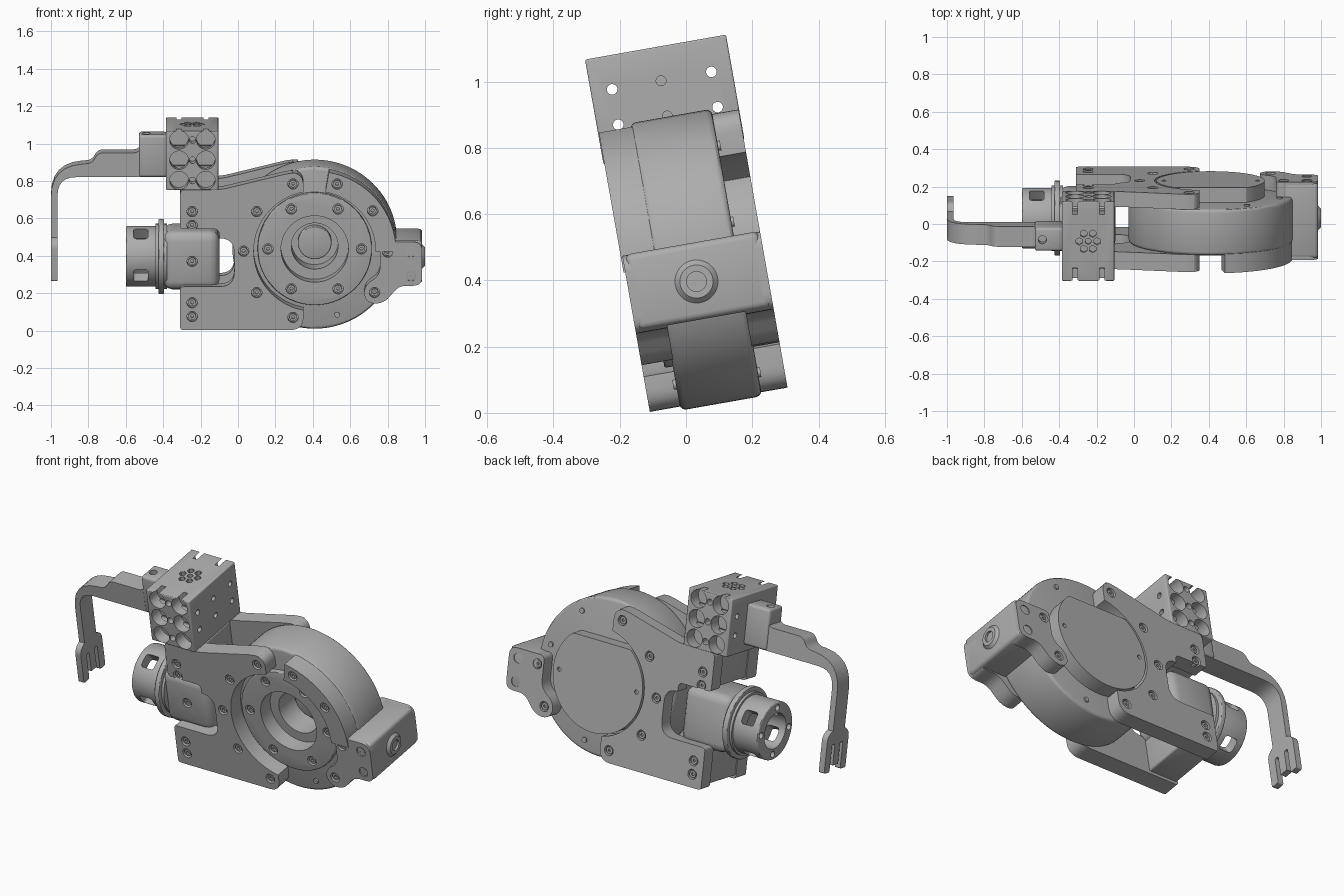
import bpy, bmesh
from math import radians, sin, cos, pi
from mathutils import Matrix, Vector

if "Cube" in bpy.data.objects:
    bpy.data.objects.remove(bpy.data.objects["Cube"])

gray = bpy.data.materials.new("machined_gray")
gray.use_nodes = True
COLOR = (0.42, 0.42, 0.42, 1)
gray.diffuse_color = COLOR
gray.node_tree.nodes["Principled BSDF"].inputs["Base Color"].default_value = COLOR

parts = []
CX, CW = 0.41, 0.45          # drum axis
MID, AXLE = 0.10, 0.385      # middle of the thickness, connector height
FRONT, BACK = -0.107, 0.315  # outer plate faces
SPIN = {"x": Matrix.Rotation(pi / 2, 4, "Y"), "y": Matrix.Rotation(-pi / 2, 4, "X"),
        "z": Matrix.Identity(4)}


def add(name, bm):
    bmesh.ops.recalc_face_normals(bm, faces=bm.faces)
    me = bpy.data.meshes.new(name)
    bm.to_mesh(me)
    bm.free()
    me.materials.append(gray)
    ob = bpy.data.objects.new(name, me)
    bpy.context.collection.objects.link(ob)
    parts.append(ob)
    return ob


def cyls(name, axis, starts, r, length, r2=None, seg=48, bevel=0):
    """Equal cylinders, each running from its start point along +axis."""
    bm = bmesh.new()
    for p in starts:
        m = Matrix.Translation(p) @ SPIN[axis] @ Matrix.Translation((0, 0, length / 2))
        bmesh.ops.create_cone(bm, cap_ends=True, segments=seg, radius1=r,
                              radius2=r if r2 is None else r2, depth=length, matrix=m)
    if bevel:
        rim = [e for e in bm.edges if any(len(f.verts) > 4 for f in e.link_faces)]
        bmesh.ops.bevel(bm, geom=rim, offset=bevel, segments=3, profile=0.5, affect="EDGES")
    return add(name, bm)


def box(name, lo, hi, bevel=0, turn=0):
    lo, hi = Vector(lo), Vector(hi)
    bm = bmesh.new()
    m = (Matrix.Translation((lo + hi) / 2) @ Matrix.Rotation(turn, 4, "X")
         @ Matrix.Diagonal((*(hi - lo), 1)))
    bmesh.ops.create_cube(bm, size=1, matrix=m)
    if bevel:
        bmesh.ops.bevel(bm, geom=bm.edges[:], offset=bevel, segments=3, profile=0.5, affect="EDGES")
    return add(name, bm)


def rounded(points, steps=6):
    """Round each corner (a, b, radius) of an outline."""
    out = []
    for i, (a, b, r) in enumerate(points):
        p = Vector((a, b))
        if not r:
            out.append(p)
            continue
        d0 = (Vector(points[i - 1][:2]) - p).normalized()
        d1 = (Vector(points[(i + 1) % len(points)][:2]) - p).normalized()
        for k in range(steps + 1):
            t = k / steps
            out.append(p + d0 * r * (1 - t) ** 2 + d1 * r * t ** 2)
    return out


def plate(name, outline, lo, hi, axis="y"):
    """Extrude an outline along y (outline in x,z) or along x (outline in y,z)."""
    bm = bmesh.new()
    vs = [bm.verts.new((a, lo, b) if axis == "y" else (lo, a, b)) for a, b in outline]
    face = bm.faces.new(vs)
    new = bmesh.ops.extrude_face_region(bm, geom=[face])["geom"]
    step = (0, hi - lo, 0) if axis == "y" else (hi - lo, 0, 0)
    bmesh.ops.translate(bm, verts=[v for v in new if isinstance(v, bmesh.types.BMVert)], vec=step)
    return add(name, bm)


def cut(ob, *cutters):
    """Subtract the cutters and remove them."""
    for c in cutters:
        mod = ob.modifiers.new("cut", "BOOLEAN")
        mod.operation, mod.solver, mod.object = "DIFFERENCE", "EXACT", c
    bpy.context.view_layer.update()
    me = bpy.data.meshes.new_from_object(ob.evaluated_get(bpy.context.evaluated_depsgraph_get()))
    ob.modifiers.clear()
    ob.data = me
    for c in cutters:
        parts.remove(c)
        bpy.data.objects.remove(c)


def ring(radius, n, v, start=0):
    return [(CX + radius * cos(start + 2 * pi * i / n), v, CW + radius * sin(start + 2 * pi * i / n))
            for i in range(n)]


def bolts(ob, name, spots, face, sign):
    """Counterbored screws on a face; sign is the outward y direction."""
    def at(v, depth):
        start = v if sign < 0 else v - depth
        return [(x, start, w) for x, w in spots]
    cut(ob, cyls("cutter", "y", at(face + sign * 0.01, 0.04), 0.028, 0.04, seg=20))
    heads = cyls(name, "y", at(face - sign * 0.006, 0.03), 0.02, 0.03, seg=16)
    cut(heads, cyls("cutter", "y", at(face + sign * 0.004, 0.02), 0.009, 0.02, seg=6))


# Round housing with stepped bore
drum = cyls("drum", "y", [(CX, -0.015, CW)], 0.44, 0.25, seg=96, bevel=0.018)
cover = cyls("front_ring", "y", [(CX, -0.04, CW)], 0.305, 0.03, seg=96, bevel=0.006)
for ob in (drum, cover):
    cut(ob, cyls("cutter", "y", [(CX, -0.06, CW)], 0.18, 0.11, seg=64))
cut(drum, cyls("cutter", "y", [(CX, 0.03, CW)], 0.125, 0.16))
cyls("bore_plug", "y", [(CX, 0.15, CW)], 0.09, 0.05, bevel=0.008)
bolts(cover, "ring_bolts", [(x, w) for x, _, w in ring(0.25, 6, 0)], -0.04, -1)
cyls("rim_screws", "y", [(0.53, -0.024, 0.09)], 0.015, 0.02, seg=16)
cyls("back_rim_screws", "y", ring(0.38, 8, 0.225, 0.25), 0.015, 0.018, seg=16)

# Output disc on the back, flat on top
disc_edge = [(x, min(w, 0.67)) for x, _, w in ring(0.289, 96, 0)]
disc = plate("back_disc", disc_edge, 0.225, BACK)
cut(disc, cyls("cutter", "y", ring(0.25, 2, 0.30), 0.012, 0.05, seg=16))

# Slotted side plates
side = rounded([(-0.31, 0.022, 0.02), (0.35, 0.022, 0.07), (0.35, 0.87, 0.06), (0.28, 0.875, 0.04),
                (-0.09, 0.784, 0.04), (-0.31, 0.784, 0.03), (-0.31, 0.57, 0.02), (-0.1, 0.57, 0.03),
                (-0.1, 0.52, 0), (-0.02, 0.52, 0.08), (-0.02, 0.257, 0.08), (-0.31, 0.257, 0.02)])
spots = [(-0.245, 0.665), (-0.245, 0.59), (0.1, 0.665), (0.03, 0.45), (0.1, 0.225),
         (-0.245, 0.17), (-0.245, 0.095), (0.294, 0.815), (0.294, 0.09)]
for name, lo, hi, hole, face, sign in (("front", FRONT, -0.012, 0.326, FRONT, -1),
                                       ("back", 0.232, BACK, 0.3, BACK, 1)):
    p = plate(name + "_side_plate", side, lo, hi)
    cut(p, cyls("cutter", "y", [(CX, lo - 0.1, CW)], hole, 0.3, seg=96))
    bolts(p, name + "_plate_bolts", spots, face, sign)
for name, lo, hi in (("lower", 0.04, 0.24), ("upper", 0.585, 0.77)):
    box(name + "_spacer", (-0.305, -0.02, lo), (-0.12, 0.24, hi), 0.01)

# Curved flange on the upper front of the drum
angles = [radians(80 - 5 * i) for i in range(17)]
arc = [(CX + r * cos(a), CW + r * sin(a)) for r, seq in ((0.435, angles), (0.326, angles[::-1])) for a in seq]
flange = plate("front_flange", arc, -0.112, -0.005)
bolts(flange, "flange_bolts", [(0.53, 0.815), (0.72, 0.67)], -0.112, -1)

# End bracket
box("bracket_body", (0.80, -0.1, 0.27), (0.985, 0.31, 0.502), 0.02)
ear = rounded([(0.76, 0.50, 0.03), (0.985, 0.50, 0.05), (0.985, 0.262, 0.05), (0.86, 0.262, 0.04),
               (0.78, 0.165, 0.05), (0.68, 0.165, 0.06), (0.67, 0.26, 0.05), (0.76, 0.32, 0.05)])
for name, lo, hi, sign in (("front", FRONT, -0.01, -1), ("back", 0.23, BACK, 1)):
    p = plate(name + "_bracket_ear", ear, lo, hi)
    bolts(p, name + "_bracket_bolts", [(0.8, 0.445), (0.925, 0.445), (0.925, 0.315), (0.73, 0.225)],
          lo if sign < 0 else hi, sign)
boss = cyls("bracket_boss", "x", [(0.975, MID, AXLE)], 0.075, 0.025, r2=0.05)
cut(boss, cyls("cutter", "x", [(0.988, MID, AXLE)], 0.03, 0.05))

# Connector with windowed cup
body = box("connector_body", (-0.4, -0.055, 0.225), (-0.1, 0.255, 0.545), 0.05)
bolts(body, "connector_bolts", [(-0.245, AXLE)], -0.055, -1)
cyls("connector_flange", "x", [(-0.425, MID, AXLE)], 0.2, 0.03, seg=64, bevel=0.005)
cyls("connector_neck", "x", [(-0.44, MID, AXLE)], 0.175, 0.06, seg=64)
cup = cyls("connector_cup", "x", [(-0.6, MID, AXLE)], 0.162, 0.18, seg=64, bevel=0.008)
windows = [box("cutter", (-0.56, MID - a, AXLE - b), (-0.48, MID + a, AXLE + b), 0.015, radians(30))
           for a, b in ((0.04, 0.3), (0.3, 0.04))]
cut(cup, cyls("cutter", "x", [(-0.62, MID, AXLE)], 0.1, 0.17), *windows)
cut(cup, cyls("cutter", "x", [(-0.61, MID + 0.13 * cos(a * pi / 2), AXLE + 0.13 * sin(a * pi / 2))
                              for a in range(4)], 0.018, 0.04, seg=16))

# Drilled mounting block
block = box("mounting_block", (-0.385, -0.115, 0.782), (-0.105, 0.317, 1.103), 0.006)
rows = (0.835, 0.945, 1.055)
for v in (-0.125, 0.247):
    cut(block, cyls("cutter", "y", [(x, v, w) for x in (-0.315, -0.172) for w in rows], 0.05, 0.08, seg=32))
    cut(block, cyls("cutter", "y", [(-0.2435, v, w) for w in rows], 0.018, 0.08, seg=16))
cut(block, cyls("cutter", "x", [(-0.5, v, w) for v in (-0.05, 0.254) for w in (0.892, 1.0)],
                0.016, 0.5, seg=20))
cut(block, cyls("cutter", "x", [(-0.125, MID, w) for w in (0.892, 1.0)], 0.015, 0.04, seg=20))
cut(block, cyls("cutter", "z", [(-0.245 + 0.048 * cos(a * pi / 3), MID + 0.048 * sin(a * pi / 3), 1.08)
                                for a in range(6)], 0.02, 0.04, seg=6))
cut(block, cyls("cutter", "z", [(-0.245, MID, 1.08)], 0.016, 0.04, seg=16))

# Hooked arm with forked clip
arm = rounded([(-0.37, 0.825, 0), (-0.965, 0.825, 0.1), (-0.965, 0.45, 0), (-1, 0.45, 0),
               (-1, 0.885, 0.17), (-0.78, 0.9, 0.03), (-0.75, 0.957, 0.03), (-0.54, 0.957, 0.02),
               (-0.5, 1.0, 0), (-0.37, 1.0, 0)])
plate("hook_arm", arm, 0.045, 0.155)
mount = box("arm_mount", (-0.53, 0.038, 0.825), (-0.38, 0.165, 1.054), 0.015)
cut(mount, cyls("cutter", "z", [(-0.49, MID, 1.0)], 0.022, 0.1, seg=20))
half = [(0.0, 0.30, 0.01), (0.025, 0.30, 0), (0.025, 0.42, 0.01), (0.05, 0.42, 0.01),
        (0.05, 0.267, 0.01), (0.1, 0.267, 0.01), (0.1, 0.47, 0.03), (0.055, 0.5, 0.02)]
clip = half[1:] + [(-a, b, r) for a, b, r in half[:0:-1]]
plate("fork_clip", [(p.x + MID, p.y) for p in rounded(clip)], -1, -0.965, "x")

# Lean the whole assembly back and shade it
lean = Matrix.Rotation(radians(10), 4, "X")
for ob in bpy.context.selected_objects:
    ob.select_set(False)
for ob in parts:
    ob.data.transform(lean)
    ob.select_set(True)
bpy.context.view_layer.objects.active = parts[0]
bpy.ops.object.shade_smooth_by_angle(angle=radians(30))
